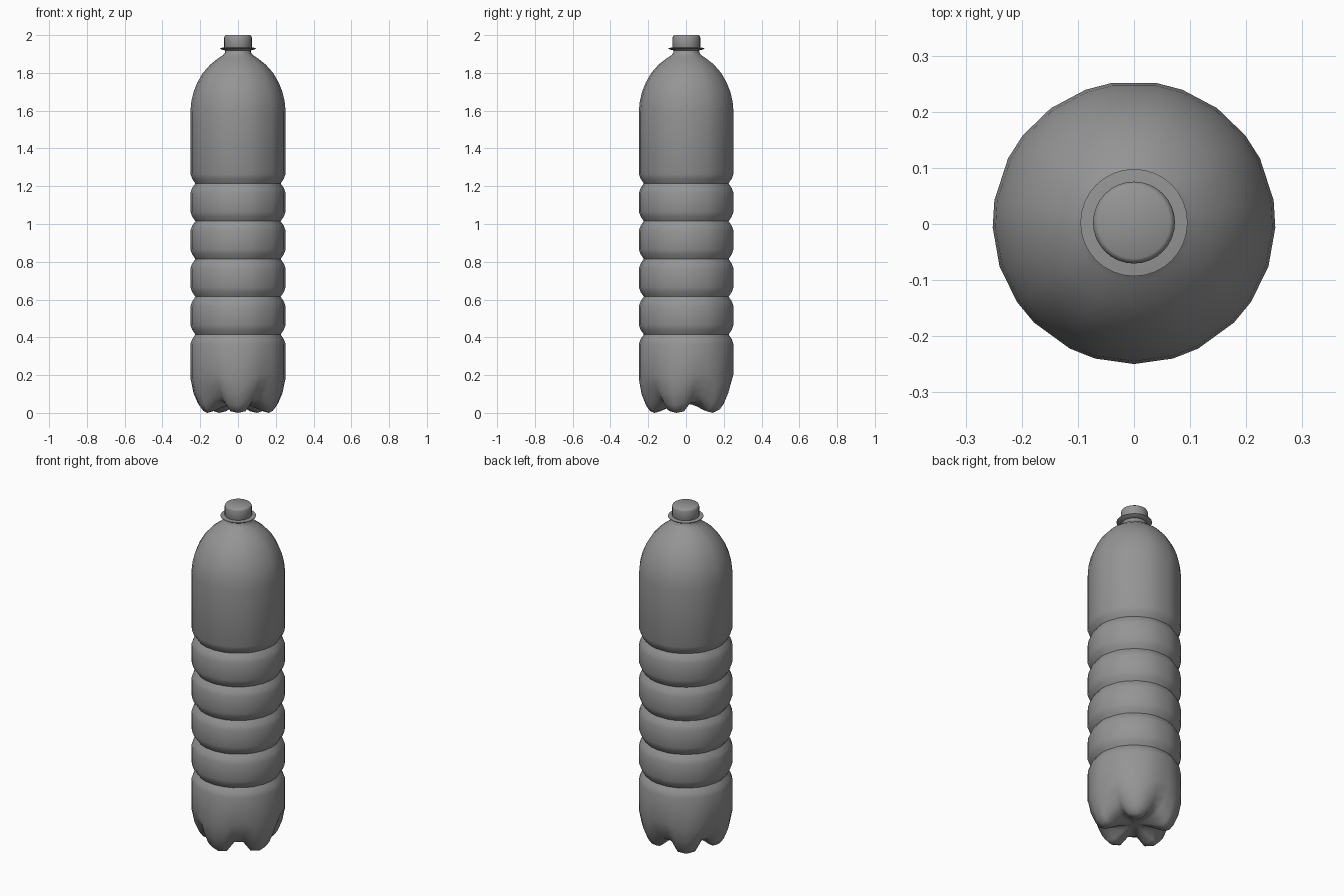
import bpy, bmesh
from math import sin, cos, radians, pi

cube = bpy.data.objects.get("Cube")
if cube:
    bpy.data.objects.remove(cube)

AXIS_Y = 0.0025
R = 0.252

plastic = bpy.data.materials.new("grey plastic")
plastic.use_nodes = True
GREY = (0.3, 0.3, 0.3, 1)
plastic.diffuse_color = GREY
plastic.node_tree.nodes["Principled BSDF"].inputs["Base Color"].default_value = GREY


def build(name, rings, smooth_angle):
    """Skin a stack of rings (bottom to top) and close both ends with fans."""
    bm = bmesh.new()
    loops = [[bm.verts.new(p) for p in ring] for ring in rings]
    n = len(loops[0])
    for low, high in zip(loops, loops[1:]):
        for i in range(n):
            j = (i + 1) % n
            bm.faces.new((low[i], low[j], high[j], high[i]))
    for loop in (loops[0], loops[-1]):
        z = sum(v.co.z for v in loop) / n
        hub = bm.verts.new((0, AXIS_Y, z))
        for i in range(n):
            bm.faces.new((loop[i], loop[(i + 1) % n], hub))
    bmesh.ops.recalc_face_normals(bm, faces=bm.faces)
    mesh = bpy.data.meshes.new(name)
    bm.to_mesh(mesh)
    bm.free()
    mesh.materials.append(plastic)
    obj = bpy.data.objects.new(name, mesh)
    bpy.context.collection.objects.link(obj)
    bpy.ops.object.select_all(action='DESELECT')
    obj.select_set(True)
    bpy.context.view_layer.objects.active = obj
    bpy.ops.object.shade_smooth_by_angle(angle=radians(smooth_angle))
    return obj


def point(r, angle, z):
    return (r * cos(angle), AXIS_Y + r * sin(angle), z)


def lathe(name, profile, sides=32, smooth_angle=40):
    rings = [[point(r, 2 * pi * i / sides, z) for i in range(sides)]
             for r, z in profile]
    return build(name, rings, smooth_angle)


# Five lobes; each column is (angle when upright, angle on the foot, foot weight)
COLUMNS = [(-27, -27, 0), (-16, -12, 0.85), (0, 0, 1), (16, 12, 0.85), (27, 27, 0)]


def lobed_ring(foot, valley, pinch):
    ring = []
    for lobe in range(5):
        for upright, low, w in COLUMNS:
            a = radians(-90 + 72 * lobe + upright + (low - upright) * pinch)
            r = valley[0] + (foot[0] - valley[0]) * w
            z = valley[1] + (foot[1] - valley[1]) * w
            ring.append(point(r, a, z))
    return ring


# Petal base: matching foot and valley profiles, from the centre outwards
FOOT = [(0.04, 0.045), (0.09, 0.03), (0.14, 0.008), (0.17, 0), (0.193, 0.01),
        (0.214, 0.04), (0.238, 0.10), (R, 0.18)]
VALLEY = [(0.04, 0.048), (0.08, 0.05), (0.12, 0.052), (0.15, 0.058), (0.175, 0.07),
          (0.198, 0.095), (0.226, 0.14), (R, 0.205)]
rings = [lobed_ring(f, v, 1 - i / 7) for i, (f, v) in enumerate(zip(FOOT, VALLEY))]

# Straight wall with five grooves, then the shoulder and neck
profile = []
for k in range(5):
    g = 0.415 + 0.2 * k
    profile += [(R, g - 0.05), (0.243, g - 0.025), (0.226, g), (0.243, g + 0.025), (R, g + 0.05)]
profile += [(R, 1.60), (0.247, 1.65), (0.235, 1.70), (0.215, 1.75), (0.186, 1.80),
            (0.146, 1.845), (0.105, 1.877), (0.08, 1.893), (0.069, 1.907), (0.067, 1.93)]
rings += [lobed_ring((r, z), (r, z), 0) for r, z in profile]
build("bottle_body", rings, 60)

# Neck collar and screw cap
lathe("neck_collar", [(0.066, 1.918), (0.09, 1.925), (0.0955, 1.929),
                      (0.0955, 1.932), (0.066, 1.935)])
lathe("cap", [(0.071, 1.932), (0.073, 1.936), (0.073, 1.988), (0.070, 1.996), (0.064, 2.0)],
      smooth_angle=50)
